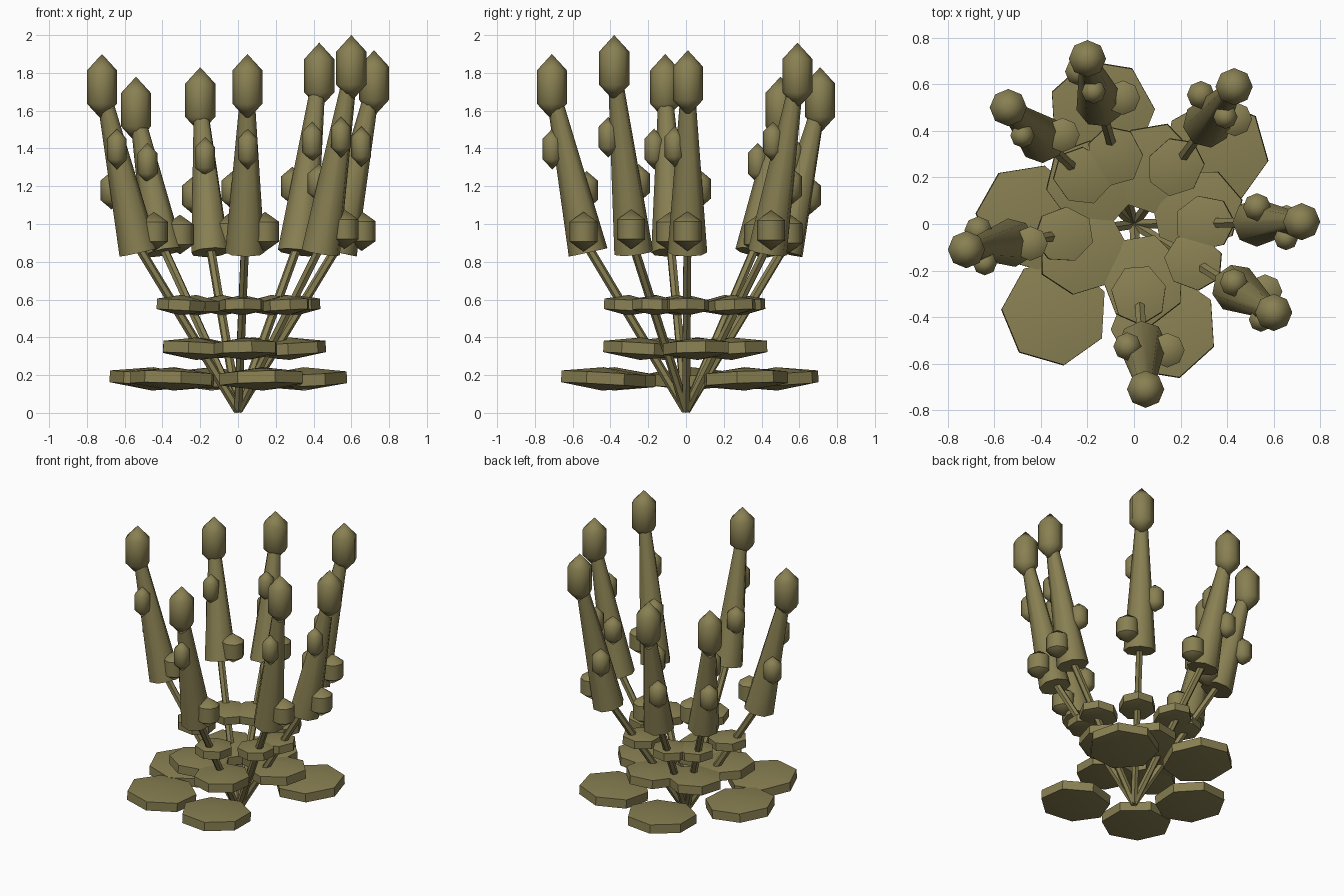
import bpy, math
from mathutils import Vector, Matrix

if "Cube" in bpy.data.objects:
    bpy.data.objects.remove(bpy.data.objects["Cube"])

olive = bpy.data.materials.new("olive_green")
olive.diffuse_color = (0.25, 0.215, 0.085, 1)
olive.use_nodes = True
olive.node_tree.nodes["Principled BSDF"].inputs["Base Color"].default_value = olive.diffuse_color


def finish(ob, name, angle=50):
    ob.name = name
    ob.data.materials.append(olive)
    bpy.ops.object.shade_smooth_by_angle(angle=math.radians(angle))
    return ob


def tapered(name, a, b, r1, r2, sides):
    """Tapered rod from point a to point b."""
    a, b = Vector(a), Vector(b)
    d = b - a
    bpy.ops.mesh.primitive_cone_add(
        vertices=sides, radius1=r1, radius2=r2, depth=d.length,
        location=(a + b) / 2, rotation=d.to_track_quat('Z', 'Y').to_euler())
    return finish(bpy.context.object, name)


def blob(name, loc, size, sides, rot=(0, 0, 0), angle=50):
    """Three-ring faceted sphere; size is the half extent on each axis."""
    bpy.ops.mesh.primitive_uv_sphere_add(segments=sides, ring_count=4, radius=1,
                                         location=loc, rotation=rot)
    ob = bpy.context.object
    # square the profile: merge the equator into two rings at half height
    me = ob.data
    me.clear_geometry()
    verts = [(0, 0, -1)]
    for z in (-0.5, 0.5):
        for i in range(sides):
            t = 2 * math.pi * i / sides
            verts.append((math.cos(t), math.sin(t), z))
    verts.append((0, 0, 1))
    faces = []
    top = len(verts) - 1
    for i in range(sides):
        j = (i + 1) % sides
        lo, lo2, hi, hi2 = 1 + i, 1 + j, 1 + sides + i, 1 + sides + j
        faces += [(0, lo2, lo), (lo, lo2, hi2, hi), (hi, hi2, top)]
    me.from_pydata(verts, [], faces)
    me.transform(Matrix.Diagonal((*size, 1)))
    me.update()
    return finish(ob, name, angle)


def leaf(name, x, y, z, r_out, r_side, thick):
    """Flat leaf pointing away from the centre, tip raised slightly."""
    a = math.atan2(y, x)
    blob(name, (x, y, z), (r_out, r_side, thick), 7, (0, -0.06, a), 30)


# flower stalks: tip bud x, y and top height
stalks = [(-0.72, -0.11, 1.90), (-0.54, 0.50, 1.78), (-0.20, 0.71, 1.83),
          (0.05, -0.71, 1.90), (0.43, 0.59, 1.96), (0.60, -0.38, 2.00),
          (0.72, 0.01, 1.92)]
for n, (x, y, top) in enumerate(stalks, 1):
    h = 0.175
    base = Vector((x * 0.73, y * 0.73, 0.85))
    tip = Vector((x, y, top - h))
    tapered(f"stem_{n}", (0, 0, 0.013), base + (tip - base) * 0.05, 0.024, 0.024, 6)
    tapered(f"flower_spike_{n}", base, tip, 0.105, 0.035, 8)
    blob(f"tip_bud_{n}", tip, (0.08, 0.08, h), 8)
    # side buds spiral up the spike by the golden angle
    for k, (f, off, r, bh) in enumerate([(0.125, 0.105, 0.074, 0.105),
                                         (0.375, 0.095, 0.060, 0.102),
                                         (0.625, 0.070, 0.052, 0.108)]):
        t = math.radians(137.5 * k)
        p = base.lerp(tip, f) + Vector((math.cos(t), math.sin(t), 0)) * off
        blob(f"side_bud_{n}_{k + 1}", p, (r, r, bh), 8)
    # small upper leaf on each stem
    d = Vector((x, y)).normalized() * 0.305
    leaf(f"upper_leaf_{n}", d.x, d.y, 0.57, 0.13, 0.12, 0.055)

# middle leaves
for n, (x, y) in enumerate([(-0.22, -0.12), (0.08, 0.24), (0.27, 0.06),
                            (0.04, -0.24), (-0.19, 0.17)], 1):
    leaf(f"middle_leaf_{n}", x, y, 0.34, 0.20, 0.18, 0.06)

# large lower leaves
for n, (x, y) in enumerate([(-0.34, -0.38), (-0.45, 0.03), (-0.14, 0.48),
                            (0.35, 0.31), (0.13, -0.44)], 1):
    leaf(f"lower_leaf_{n}", x, y, 0.18, 0.23, 0.23, 0.062)
